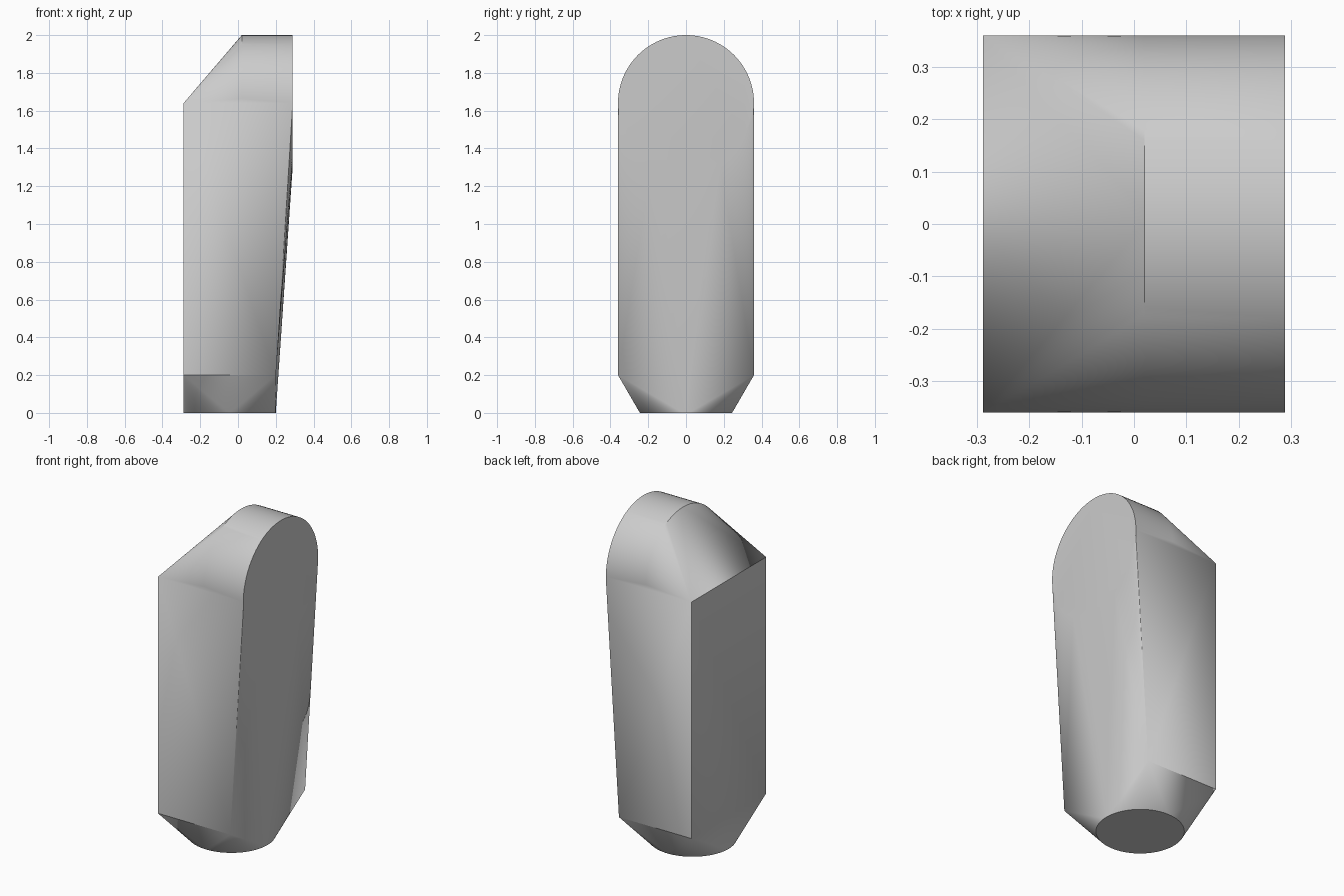
import bpy, bmesh, math

# Remove the default cube
cube = bpy.data.objects.get("Cube")
if cube:
    bpy.data.objects.remove(cube, do_unlink=True)


def make_material(name, colour):
    mat = bpy.data.materials.new(name)
    mat.use_nodes = True
    mat.diffuse_color = colour
    mat.node_tree.nodes["Principled BSDF"].inputs["Base Color"].default_value = colour
    return mat


def ring(radius, count, place):
    """Points of a circle, put in space by place(u, v)."""
    for i in range(count):
        a = 2 * math.pi * i / count
        yield place(radius * math.cos(a), radius * math.sin(a))


HALF_W = 0.36        # half width, also the radius of the rounded top
BACK, FRONT = -0.288, 0.288
BASE_FRONT = 0.2
SHOULDER = 1.64      # height of the round top's centre
FOOT_TOP = 0.2
FOOT_R = (BASE_FRONT - BACK) / 2
FOOT_X = (BASE_FRONT + BACK) / 2

points = []
# Rounded top: a short barrel lying along x
for x in (0.02, FRONT):
    points += ring(HALF_W, 96, lambda u, v: (x, u, SHOULDER + v))
# Square body corners
for y in (-HALF_W, HALF_W):
    points += [(BACK, y, SHOULDER), (BACK, y, FOOT_TOP), (BASE_FRONT, y, FOOT_TOP)]
# Round foot
points += ring(FOOT_R, 96, lambda u, v: (FOOT_X + u, v, 0))

# Stretch a skin over the three shapes
bm = bmesh.new()
for p in points:
    bm.verts.new(p)
hull = bmesh.ops.convex_hull(bm, input=bm.verts)
inside = {g for g in hull["geom_interior"] + hull["geom_unused"]
          if isinstance(g, bmesh.types.BMVert)}
bmesh.ops.delete(bm, geom=list(inside), context="VERTS")
bmesh.ops.dissolve_limit(bm, angle_limit=math.radians(0.1),
                         verts=bm.verts, edges=bm.edges)
bmesh.ops.recalc_face_normals(bm, faces=bm.faces)

mesh = bpy.data.meshes.new("tapered_body")
bm.to_mesh(mesh)
bm.free()
body = bpy.data.objects.new("tapered_body", mesh)
bpy.context.collection.objects.link(body)
mesh.materials.append(make_material("light grey", (0.6, 0.6, 0.6, 1)))

# Smooth the rounded areas, keep the hard edges
bpy.ops.object.select_all(action="DESELECT")
body.select_set(True)
bpy.context.view_layer.objects.active = body
bpy.ops.object.shade_smooth_by_angle(angle=math.radians(30))
